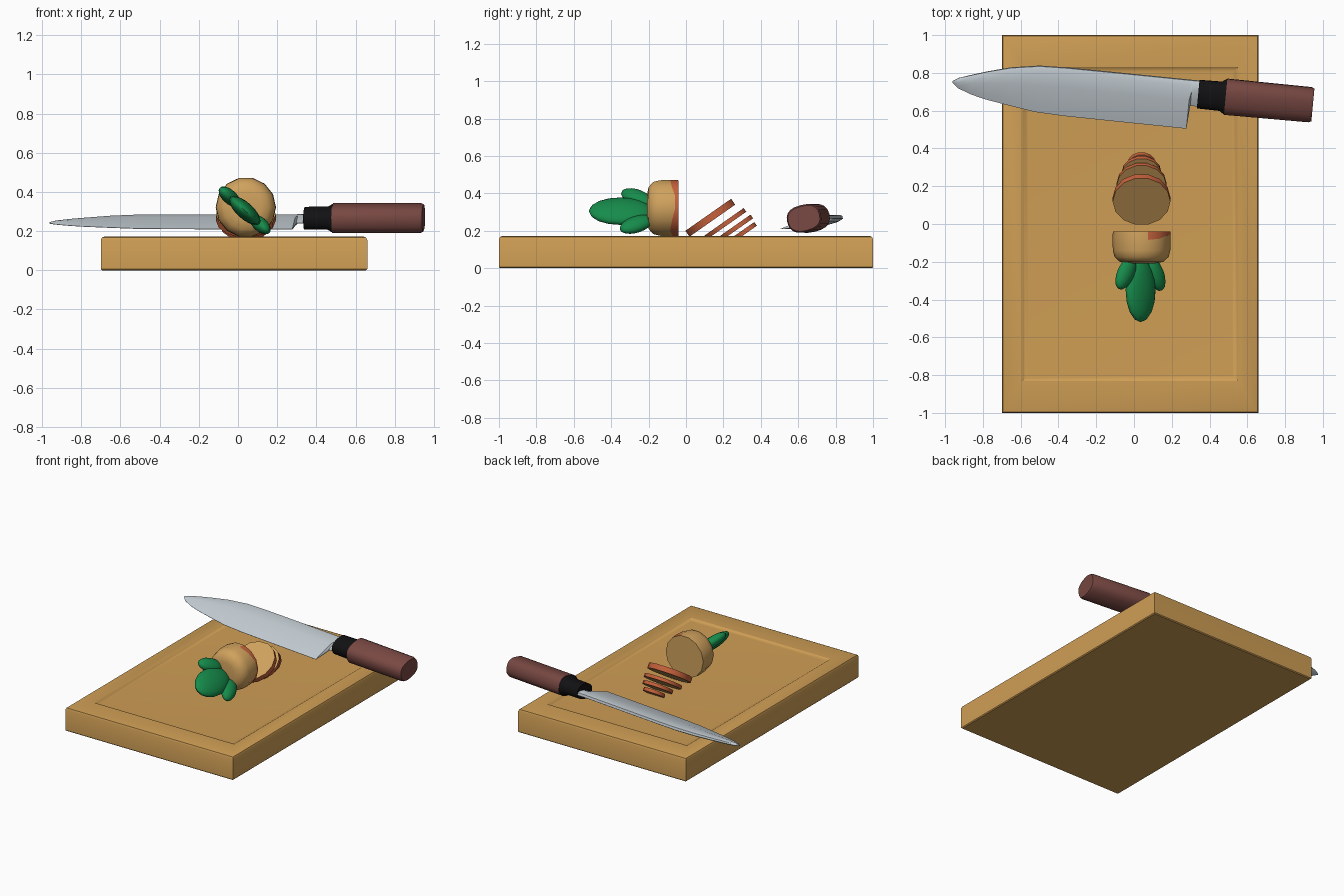
import bpy, bmesh
from math import sin, cos, pi, radians
from mathutils import Matrix, Vector

if "Cube" in bpy.data.objects:
    bpy.data.objects.remove(bpy.data.objects["Cube"])


def mat(name, rgb):
    m = bpy.data.materials.new(name)
    m.diffuse_color = (*rgb, 1)
    m.use_nodes = True
    m.node_tree.nodes["Principled BSDF"].inputs["Base Color"].default_value = m.diffuse_color
    return m


WOOD = mat("board wood", (0.62, 0.34, 0.09))
FLESH = mat("pale carrot", (0.63, 0.36, 0.11))
ORANGE = mat("orange carrot", (0.56, 0.12, 0.045))
GREEN = mat("leaf green", (0.008, 0.26, 0.07))
STEEL = mat("steel", (0.56, 0.62, 0.66))
BLACK = mat("black collar", (0.006, 0.006, 0.007))
BROWN = mat("handle brown", (0.19, 0.065, 0.055))


def finish(name, bm, mats, angle=35):
    bmesh.ops.recalc_face_normals(bm, faces=bm.faces)
    me = bpy.data.meshes.new(name)
    bm.to_mesh(me)
    bm.free()
    for m in mats:
        me.materials.append(m)
    ob = bpy.data.objects.new(name, me)
    bpy.context.collection.objects.link(ob)
    bpy.ops.object.select_all(action='DESELECT')
    ob.select_set(True)
    bpy.context.view_layer.objects.active = ob
    bpy.ops.object.shade_smooth_by_angle(angle=radians(angle))
    return ob


def loft(name, rings, mats, matrix=Matrix(), rule=None, angle=35):
    """Skin a list of equal-length point loops and cap both ends."""
    bm = bmesh.new()
    loops = [[bm.verts.new(matrix @ Vector(p)) for p in r] for r in rings]
    n = len(loops[0])
    for i in range(len(loops) - 1):
        a, b = loops[i], loops[i + 1]
        for k in range(n):
            j = (k + 1) % n
            f = bm.faces.new((a[k], a[j], b[j], b[k]))
            if rule:
                f.material_index = rule(i, f.calc_center_median())
    bm.faces.new(loops[0])
    bm.faces.new(loops[-1])
    return finish(name, bm, mats, angle)


# Cutting board with rounded rim and shallow recess: (x inset, y inset, z)
def rect(ix, iy, z):
    x, y = 0.68 - ix, 1.0 - iy
    return [(-0.02 + sx * x, sy * y, z) for sx, sy in ((-1, -1), (1, -1), (1, 1), (-1, 1))]


loft("cutting_board", [rect(*p) for p in (
    (0.006, 0.006, 0), (0, 0, 0.006), (0, 0, 0.155), (0.006, 0.006, 0.168), (0.02, 0.02, 0.173),
    (0.11, 0.17, 0.173), (0.125, 0.185, 0.163), (0.14, 0.2, 0.162))], [WOOD], angle=30)

# Knife lies yawed, with its spine raised
KNIFE = (Matrix.Translation((0.34, 0.69, 0.257)) @ Matrix.Rotation(radians(-5.4), 4, 'Z')
         @ Matrix.Rotation(radians(14), 4, 'X'))


# Blade stations: (along, edge, spine, thickness factor)
def blade_ring(u, lo, hi, t):
    half = ((0, 0.001), (0.15, 0.007), (0.6, 0.021), (0.9, 0.018), (1, 0.009))
    pts = [(u, lo + f * (hi - lo), h * t) for f, h in half]
    return pts + [(x, y, -z) for x, y, z in reversed(pts)]


loft("blade", [blade_ring(*s) for s in (
    (-1.302, -0.066, -0.058, 0.2), (-1.27, -0.093, -0.038, 0.45), (-1.2, -0.12, -0.014, 0.65),
    (-1.12, -0.14, 0.012, 0.75), (-1.0, -0.16, 0.045, 0.9), (-0.85, -0.183, 0.069, 1),
    (-0.7, -0.19, 0.073, 1), (-0.4, -0.193, 0.072, 1), (-0.045, -0.196, 0.07, 1),
    (-0.036, -0.07, 0.07, 1), (0.01, -0.07, 0.07, 1))], [STEEL], KNIFE, angle=50)


def oval(u, ry, rz, n=20):
    def sp(c):
        return (abs(c) ** 0.8) * (1 if c > 0 else -1)
    return [(u, ry * sp(cos(2 * pi * k / n)), 0.01 + rz * sp(sin(2 * pi * k / n))) for k in range(n)]


loft("collar", [oval(*p) for p in ((0, 0.076, 0.054), (0.12, 0.078, 0.056),
     (0.145, 0.094, 0.07), (0.16, 0.094, 0.07))], [BLACK], KNIFE)
loft("handle", [oval(*p) for p in ((0.146, 0.096, 0.073), (0.595, 0.093, 0.073),
     (0.61, 0.086, 0.066))], [BROWN], KNIFE)


# Carrot stub, cut face to the back, orange patch along the right of the cut
def circle_y(y, r, wave=0, n=14):
    return [(0.04 + r * cos(2 * pi * k / n), y + wave * sin(6 * pi * k / n + 1),
             0.322 + r * sin(2 * pi * k / n)) for k in range(n)]


loft("carrot_stub", [circle_y(*p) for p in (
    (-0.208, 0.075), (-0.2, 0.115), (-0.175, 0.143), (-0.14, 0.152),
    (-0.07, 0.154, 0.015), (-0.04, 0.152))], [FLESH, ORANGE],
    rule=lambda i, c: int(i == 4 and c.x > 0.06), angle=50)

# Fallen carrot slices, pale faces and orange rims, shrinking to the back
for k, (y, z, r) in enumerate(((0.13, 0.27, 0.153), (0.21, 0.238, 0.132),
                               (0.268, 0.218, 0.105), (0.312, 0.195, 0.075))):
    t = 0.019 if k == 0 else 0.012
    rings = [[(r * cos(2 * pi * j / 14), r * sin(2 * pi * j / 14), s) for j in range(14)]
             for s in (-t, t)]
    loft(f"carrot_slice_{k + 1}", rings, [FLESH, ORANGE],
         Matrix.Translation((0.04, y, z)) @ Matrix.Rotation(radians(35), 4, 'X'),
         rule=lambda i, c: 1)

# Leaves fanned in one slanted plane: (name, across, y, yaw, half sizes)
for name, d, y, yaw, size in (
        ("leaf_middle", 0, -0.35, 0, (0.1, 0.17, 0.042)),
        ("leaf_upper", -0.105, -0.26, -32, (0.052, 0.098, 0.036)),
        ("leaf_lower", 0.105, -0.265, 28, (0.052, 0.098, 0.036))):
    bm = bmesh.new()
    bmesh.ops.create_uvsphere(bm, u_segments=16, v_segments=10, radius=1)
    bm.transform(Matrix.Translation((0.035, 0, 0.305)) @ Matrix.Rotation(radians(42), 4, 'Y')
                 @ Matrix.Translation((d, y, 0)) @ Matrix.Rotation(radians(yaw), 4, 'Z')
                 @ Matrix.Diagonal((*size, 1)))
    finish(name, bm, [GREEN], 60)
